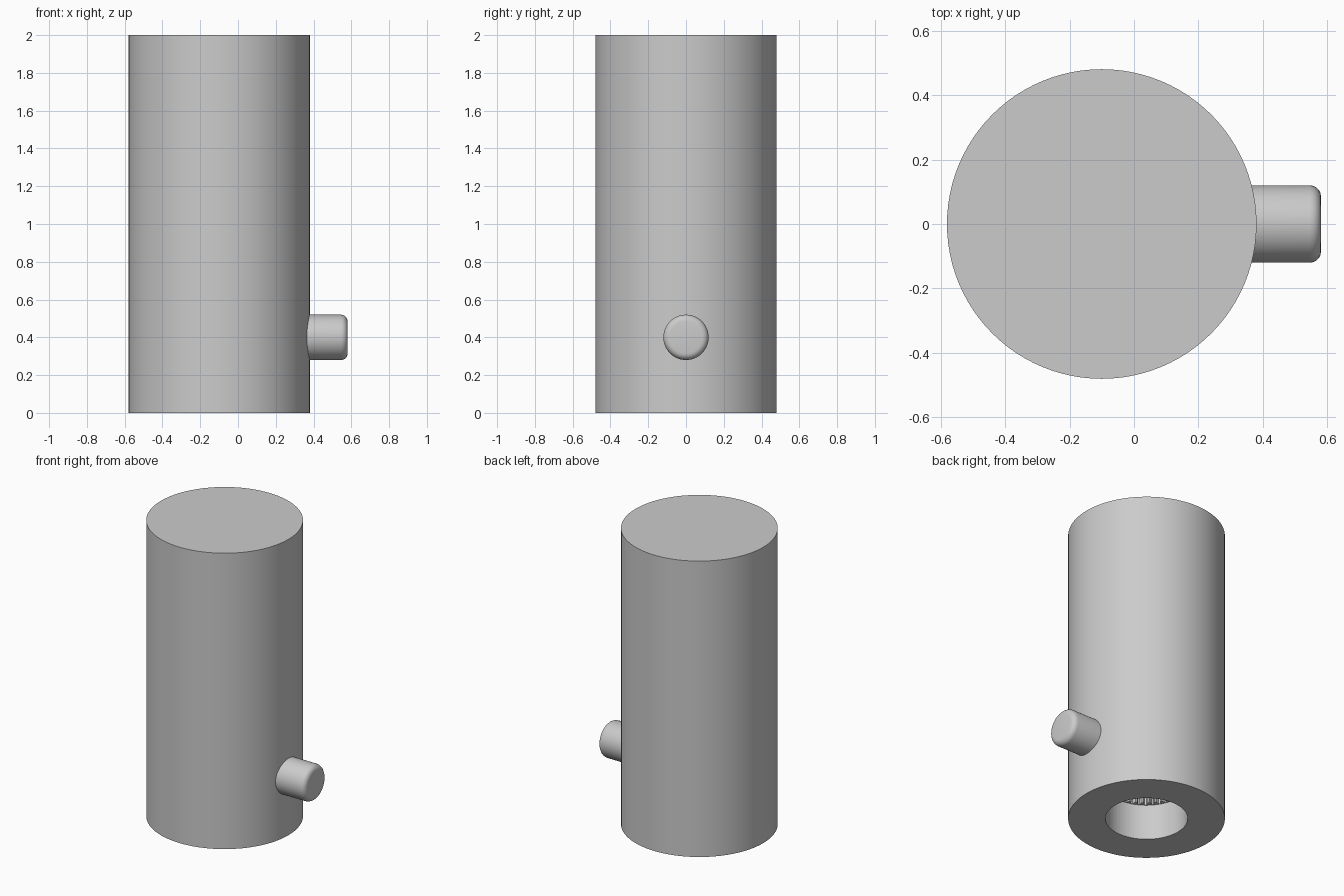
import bpy, bmesh, math
from mathutils import Matrix

cube = bpy.data.objects.get("Cube")
if cube:
    bpy.data.objects.remove(cube, do_unlink=True)

CX = -0.10          # axis of the main body
BORE_R = 0.252

grey = bpy.data.materials.new("plain grey")
grey.use_nodes = True
colour = (0.6, 0.6, 0.6, 1)
grey.diffuse_color = colour
grey.node_tree.nodes["Principled BSDF"].inputs["Base Color"].default_value = colour


def prism(name, outline, z0, z1):
    """Extrude a closed outline from z0 to z1."""
    bm = bmesh.new()
    face = bm.faces.new([bm.verts.new((x, y, z0)) for x, y in outline])
    top = bmesh.ops.extrude_face_region(bm, geom=[face])["geom"]
    bmesh.ops.translate(bm, vec=(0, 0, z1 - z0),
                        verts=[v for v in top if isinstance(v, bmesh.types.BMVert)])
    bmesh.ops.recalc_face_normals(bm, faces=bm.faces)
    mesh = bpy.data.meshes.new(name)
    bm.to_mesh(mesh)
    bm.free()
    mesh.materials.append(grey)
    obj = bpy.data.objects.new(name, mesh)
    bpy.context.collection.objects.link(obj)
    return obj


def circle(radius, sides):
    steps = [math.tau * i / sides for i in range(sides)]
    return [(radius * math.cos(a), radius * math.sin(a)) for a in steps]


def splines(outer, inner, teeth):
    """Outline that alternates between two radii, two points on each."""
    points = []
    for i in range(teeth * 4):
        a = math.tau * i / (teeth * 4)
        r = outer if i % 4 < 2 else inner
        points.append((r * math.cos(a), r * math.sin(a)))
    return points


def smooth(obj):
    bpy.ops.object.select_all(action="DESELECT")
    obj.select_set(True)
    bpy.context.view_layer.objects.active = obj
    bpy.ops.object.shade_smooth_by_angle(angle=math.radians(30))


# Main body with a plain bore that leads into a splined socket
body = prism("body", circle(0.48, 96), 0, 2)
body.location.x = CX
cutters = [prism("bore_cutter", circle(BORE_R, 96), -0.1, 0.24),
           prism("socket_cutter", splines(BORE_R - 0.005, 0.22, 36), 0.2, 0.9)]
for cutter in cutters:
    cutter.location.x = CX
    cutter.hide_render = True
    cutter.hide_viewport = True
    cut = body.modifiers.new(cutter.name, "BOOLEAN")
    cut.operation = "DIFFERENCE"
    cut.solver = "EXACT"
    cut.object = cutter
smooth(body)

# Side pin with a rounded outer end
pin = prism("side_pin", circle(0.12, 48), 0.2, 0.58)
bm = bmesh.new()
bm.from_mesh(pin.data)
rim = [e for e in bm.edges if all(v.co.z > 0.5 for v in e.verts)]
bmesh.ops.bevel(bm, geom=rim, offset=0.035, segments=5, profile=0.5, affect="EDGES")
bm.transform(Matrix.Translation((0, 0, 0.4)) @ Matrix.Rotation(math.pi / 2, 4, "Y"))
bm.to_mesh(pin.data)
bm.free()
smooth(pin)
